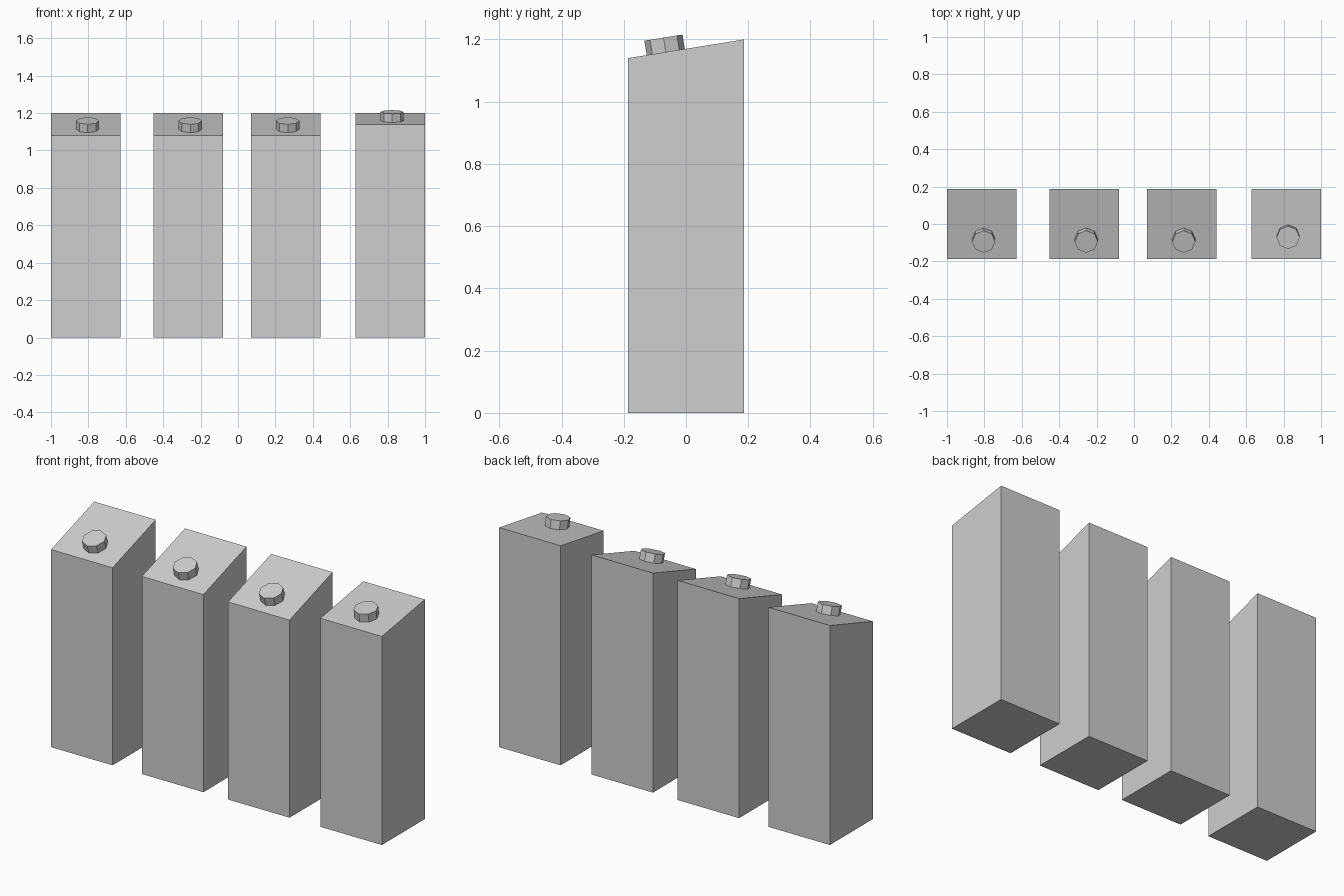
import bpy
import bmesh
from math import atan2
from mathutils import Matrix, Vector

cube = bpy.data.objects.get("Cube")
if cube:
    bpy.data.objects.remove(cube, do_unlink=True)

HALF = 0.186      # half the width and depth of a carton
BACK_Z = 1.2      # height of the back edge

grey = bpy.data.materials.new("light_grey")
grey.use_nodes = True
colour = (0.62, 0.62, 0.62, 1)
grey.diffuse_color = colour
grey.node_tree.nodes["Principled BSDF"].inputs["Base Color"].default_value = colour


def add_object(name, bm, location):
    mesh = bpy.data.meshes.new(name)
    bm.to_mesh(mesh)
    bm.free()
    mesh.materials.append(grey)
    obj = bpy.data.objects.new(name, mesh)
    obj.location = location
    bpy.context.collection.objects.link(obj)
    return obj


def add_carton(label, x, front_z, cap_y):
    # Body: a box with its top sloping down to the front
    bm = bmesh.new()
    bmesh.ops.create_cube(bm, size=2 * HALF)
    for v in bm.verts:
        top = BACK_Z if v.co.y > 0 else front_z
        v.co.z = top if v.co.z > 0 else 0
    add_object(label + "_carton", bm, (x, 0, 0))

    # Screw cap: eight-sided, standing square on the slope
    slope = (BACK_Z - front_z) / (2 * HALF)
    height = 0.047
    bm = bmesh.new()
    bmesh.ops.create_cone(bm, cap_ends=True, segments=8, radius1=0.062,
                          radius2=0.062, depth=height)
    bmesh.ops.translate(bm, verts=bm.verts, vec=(0, 0, height / 2))
    cap_z = front_z + (cap_y + HALF) * slope
    cap = add_object(label + "_cap", bm, Vector((x + 0.01, cap_y, cap_z)))
    cap.rotation_euler.x = atan2(slope, 1)


# Row of four cartons, the last with a shallower top
add_carton("first", -0.814, 1.08, -0.08)
add_carton("second", -0.265, 1.08, -0.08)
add_carton("third", 0.256, 1.08, -0.08)
add_carton("fourth", 0.814, 1.14, -0.065)
